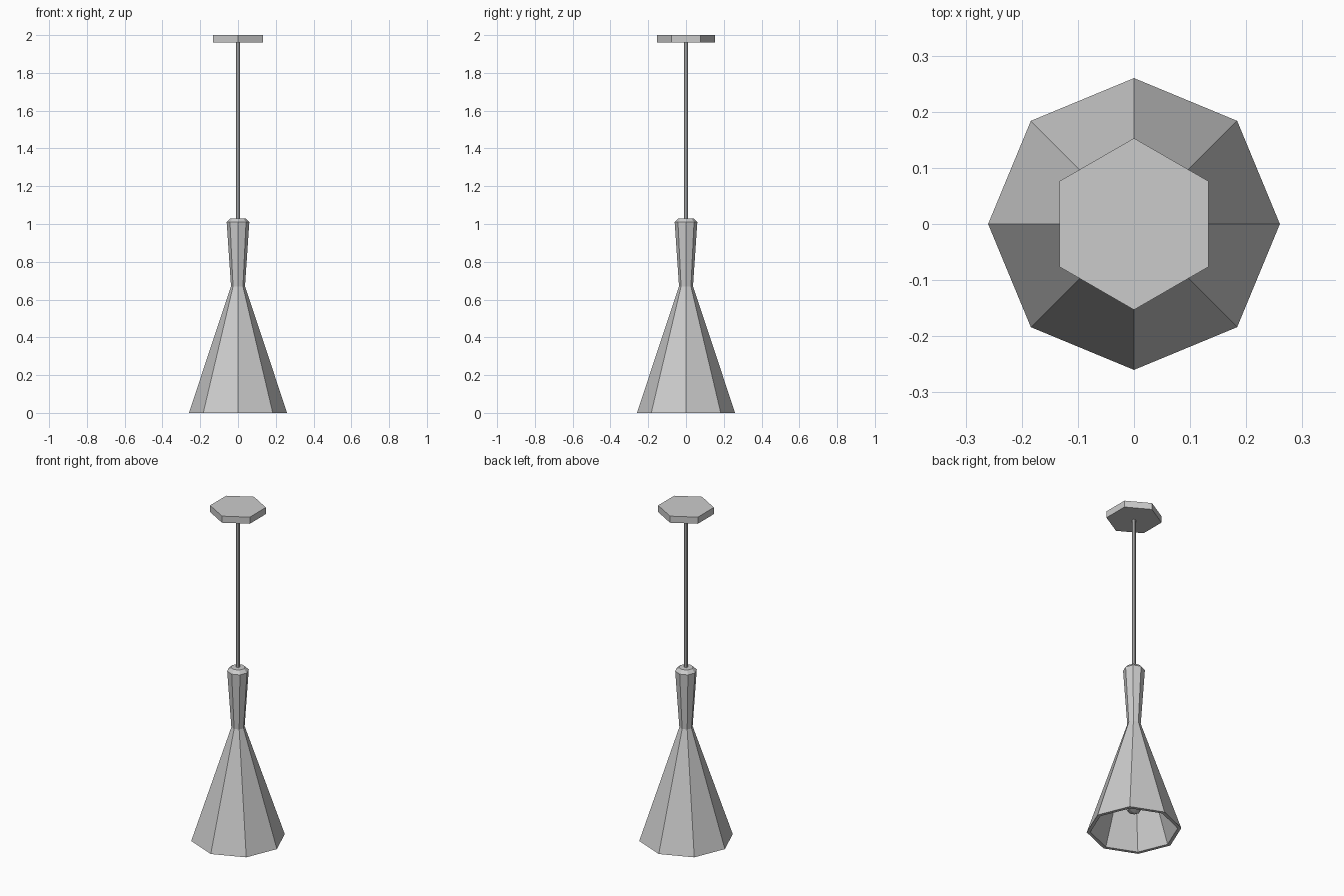
import bpy
import bmesh
from math import cos, sin, tau

cube = bpy.data.objects.get("Cube")
if cube:
    bpy.data.objects.remove(cube)

grey = bpy.data.materials.new("light grey")
grey.use_nodes = True
colour = (0.6, 0.6, 0.6, 1)
grey.diffuse_color = colour
grey.node_tree.nodes["Principled BSDF"].inputs["Base Color"].default_value = colour


def lathe(name, profile, sides, turn=0.0):
    """Flat-faced solid of revolution from (radius, height) points."""
    bm = bmesh.new()
    rings = []
    for r, z in profile:
        if r == 0:
            rings.append([bm.verts.new((0, 0, z))] * sides)
        else:
            angles = [tau * (i / sides + turn) for i in range(sides)]
            rings.append([bm.verts.new((r * cos(a), r * sin(a), z)) for a in angles])
    for low, high in zip(rings, rings[1:]):
        for i in range(sides):
            j = (i + 1) % sides
            corners = dict.fromkeys((low[i], low[j], high[j], high[i]))
            bm.faces.new(list(corners))
    # Cap any open ends
    for ring, (r, z) in ((rings[0], profile[0]), (rings[-1], profile[-1])):
        if r > 0:
            bm.faces.new(ring)
    bmesh.ops.recalc_face_normals(bm, faces=bm.faces[:])
    mesh = bpy.data.meshes.new(name)
    bm.to_mesh(mesh)
    bm.free()
    mesh.materials.append(grey)
    obj = bpy.data.objects.new(name, mesh)
    bpy.context.collection.objects.link(obj)
    return obj


# Hexagonal ceiling plate with a corner towards the front
lathe("ceiling_plate", [(0.153, 1.96), (0.153, 2.0)], 6, turn=0.25)

# Thin hanging rod
lathe("hanging_rod", [(0.01, 1.02), (0.01, 1.97)], 8)

# Hollow shade: inner cone, flat rim, outer cone, flared neck and bevelled cap
lathe("lamp_shade", [
    (0, 0.64), (0.022, 0.64), (0.24, 0),
    (0.26, 0), (0.037, 0.67), (0.06, 1.01), (0.04, 1.03), (0, 1.03),
], 8)

# Bulb with its stem inside the shade
lathe("bulb", [
    (0, 0.11), (0.035, 0.12), (0.058, 0.165), (0.05, 0.22),
    (0.03, 0.28), (0.025, 0.5), (0.02, 0.64),
], 8)
